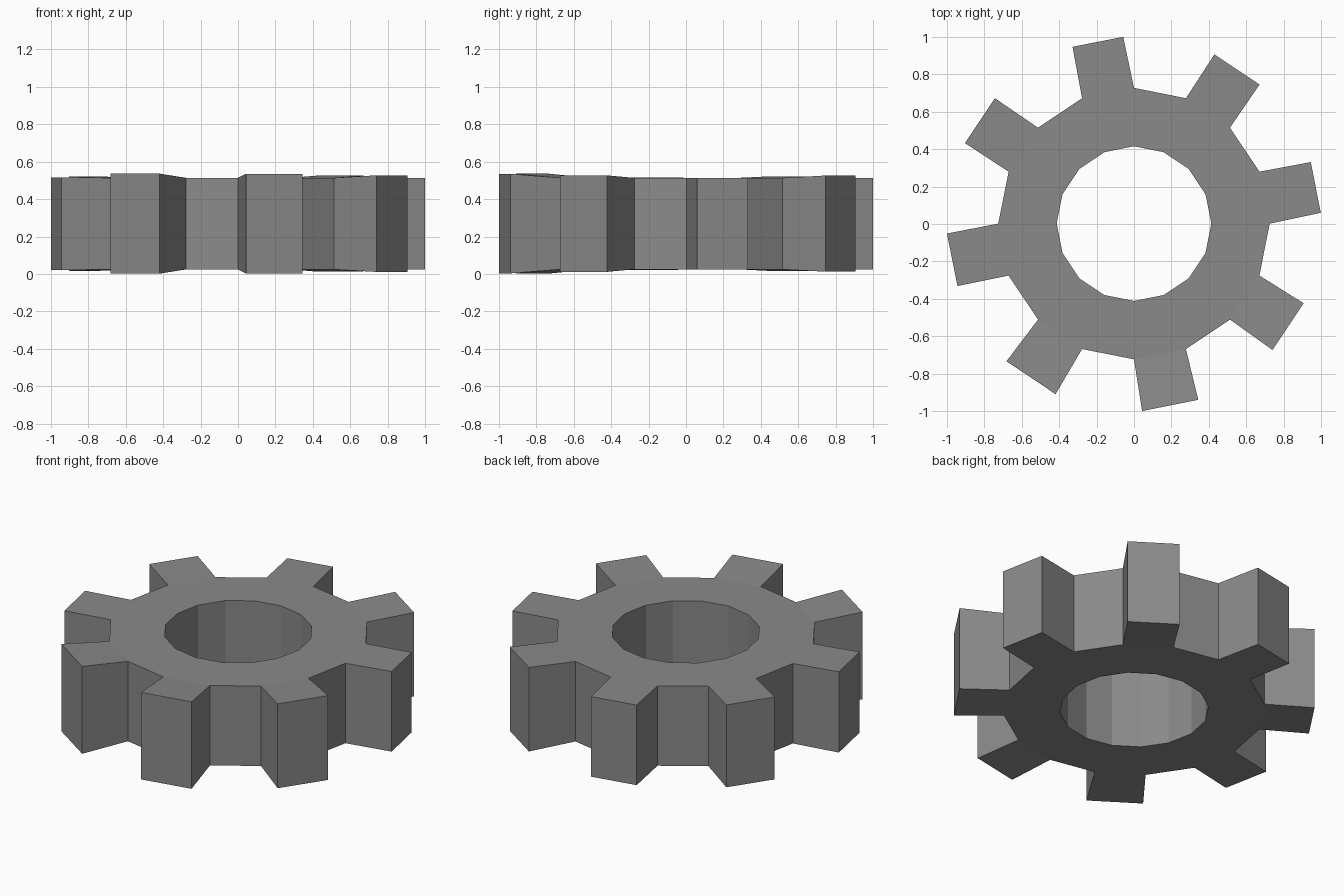
import bpy, bmesh
from math import cos, sin, pi
from mathutils import Vector

if "Cube" in bpy.data.objects:
    bpy.data.objects.remove(bpy.data.objects["Cube"])

SIDES = 16
R_HOLE, R_BODY, R_TIP = 0.413, 0.725, 0.99
HALF_H = 0.2445
CENTRE = Vector((0, 0.002, 0.269))
# Half width and half height of each tooth tip, counter-clockwise from +x
TIPS = [(0.138, 0.245), (0.145, 0.257), (0.138, 0.245), (0.144, 0.252),
        (0.143, 0.247), (0.158, 0.267), (0.153, 0.266), (0.150, 0.258)]

bm = bmesh.new()


def ring(radius, z):
    return [bm.verts.new((radius * cos(2 * pi * i / SIDES),
                          radius * sin(2 * pi * i / SIDES), z))
            for i in range(SIDES)]


# Ring body with a bored centre
loops = [ring(R_HOLE, -HALF_H), ring(R_BODY, -HALF_H),
         ring(R_BODY, HALF_H), ring(R_HOLE, HALF_H)]
outer = []
for k in range(4):
    a, b = loops[k], loops[(k + 1) % 4]
    for i in range(SIDES):
        j = (i + 1) % SIDES
        face = bm.faces.new((a[i], a[j], b[j], b[i]))
        if k == 1:
            outer.append(face)

# Teeth extruded from every second outer facet, flaring slightly at the tip
for n, (half_w, half_h) in enumerate(TIPS):
    angle = (2 * n + 0.5) * 2 * pi / SIDES
    radial = Vector((cos(angle), sin(angle), 0))
    side = Vector((-sin(angle), cos(angle), 0))
    tip = bmesh.ops.extrude_discrete_faces(bm, faces=[outer[2 * n]])["faces"][0]
    for v in tip.verts:
        w = half_w if v.co.dot(side) > 0 else -half_w
        h = half_h if v.co.z > 0 else -half_h
        v.co = radial * R_TIP + side * w + Vector((0, 0, h))

bmesh.ops.recalc_face_normals(bm, faces=bm.faces)
bmesh.ops.translate(bm, verts=bm.verts, vec=CENTRE)
mesh = bpy.data.meshes.new("gear_wheel")
bm.to_mesh(mesh)
bm.free()

# Dark grey metal
metal = bpy.data.materials.new("dark_metal")
metal.diffuse_color = (0.254, 0.254, 0.254, 1)
metal.use_nodes = True
metal.node_tree.nodes["Principled BSDF"].inputs["Base Color"].default_value = metal.diffuse_color
mesh.materials.append(metal)
bpy.context.collection.objects.link(bpy.data.objects.new("gear_wheel", mesh))
